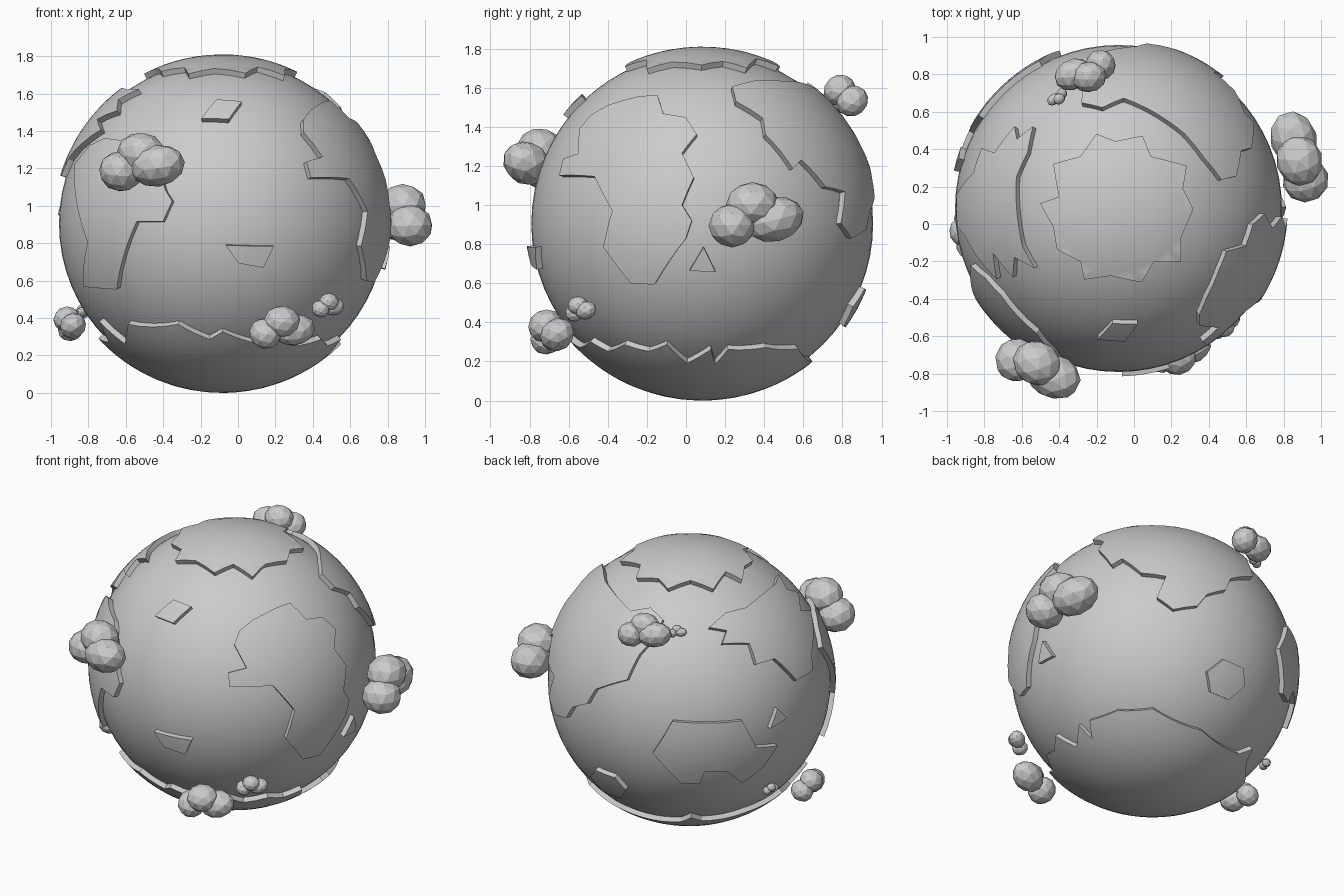
import bpy, bmesh
from math import radians, sin, cos, sqrt, atan2
from mathutils import Vector, Matrix

if "Cube" in bpy.data.objects:
    bpy.data.objects.remove(bpy.data.objects["Cube"])

C = Vector((-0.083, 0.083, 0.905))      # globe centre
OCEAN, LAND, RIM, ROOT = 0.874, 0.905, 0.893, 0.85


def oblique(az, el):
    """Right and up axes seen from azimuth az (0 = front, ccw) and elevation el."""
    a, e = radians(az), radians(el)
    right = Vector((cos(a), sin(a), 0))
    toward = Vector((sin(a) * cos(e), -cos(a) * cos(e), sin(e)))
    return right, toward.cross(right), Vector()


X, Y, Z = Vector((1, 0, 0)), Vector((0, 1, 0)), Vector((0, 0, 1))
# projection directions used to drape outlines on the globe
VIEWS = {
    "front": (X, Z, C), "right": (Y, Z, C), "top": (X, Y, C),
    "back_left": oblique(216, 25), "back_right": oblique(140, -27),
}


def drape(view, pts):
    """Project flat outline points onto the sphere, as unit directions."""
    r, u, c = VIEWS[view]
    f = r.cross(u)
    out = []
    for a, b in pts:
        a, b = a - c.dot(r), b - c.dot(u)
        d = sqrt(max(0.0, 0.9 ** 2 - a * a - b * b))
        out.append((r * a + u * b + f * d).normalized())
    return out


def smooth(ob):
    bpy.ops.object.select_all(action='DESELECT')
    bpy.context.view_layer.objects.active = ob
    ob.select_set(True)
    bpy.ops.object.shade_smooth_by_angle(angle=radians(25))


def plate(name, dirs):
    """Raised curved plate with a bevelled rim, following the outline."""
    n = sum(dirs, Vector()).normalized()
    t = n.orthogonal().normalized()
    s = n.cross(t)
    bm = bmesh.new()
    vs = []
    for d in dirs:                       # unroll around the middle
        p = Vector((d.dot(t), d.dot(s)))
        ang = atan2(p.length, d.dot(n))
        p = p.normalized() * ang
        vs.append(bm.verts.new((p.x, p.y, 0)))
    face = bm.faces.new(vs)
    bmesh.ops.inset_region(bm, faces=[face], thickness=0.014, use_even_offset=True, use_boundary=True)
    bmesh.ops.triangulate(bm, faces=bm.faces[:])
    for _ in range(6):
        long_edges = [e for e in bm.edges if e.calc_length() > 0.1]
        if not long_edges:
            break
        bmesh.ops.subdivide_edges(bm, edges=long_edges, cuts=1)
        bmesh.ops.triangulate(bm, faces=bm.faces[:])
    rim = [e for e in bm.edges if e.is_boundary]
    rim_verts = {v for e in rim for v in e.verts}
    for v in bm.verts:                   # roll back onto the sphere
        p = v.co.xy
        a = p.length
        q = p.normalized() if a > 1e-6 else p
        d = n * cos(a) + (t * q.x + s * q.y) * sin(a)
        v.co = d * (RIM if v in rim_verts else LAND)
    ext = bmesh.ops.extrude_edge_only(bm, edges=rim)["geom"]
    for v in ext:
        if isinstance(v, bmesh.types.BMVert):
            v.co = v.co.normalized() * ROOT
    bmesh.ops.recalc_face_normals(bm, faces=bm.faces[:])
    if sum(f.normal.dot(f.calc_center_median()) * f.calc_area() for f in bm.faces) < 0:
        bmesh.ops.reverse_faces(bm, faces=bm.faces[:])
    me = bpy.data.meshes.new(name)
    bm.to_mesh(me)
    bm.free()
    ob = bpy.data.objects.new(name, me)
    ob.location = C
    bpy.context.collection.objects.link(ob)
    smooth(ob)


def cloud(name, centre, h):
    """Three overlapping faceted puffs lying tangent to the globe."""
    centre = Vector(centre)
    n = (centre - C).normalized()
    t = Z.cross(n).normalized()
    frame = Matrix((t, n, n.cross(t))).transposed().to_4x4()
    bm = bmesh.new()
    for x, z, rx, rz, tilt in ((-.52, -.18, .48, .45, 0), (-.08, .25, .55, .46, 0), (.38, -.05, .63, .46, -14)):
        m = (Matrix.Translation(centre) @ frame @ Matrix.Translation((x * h, 0, z * h))
             @ Matrix.Rotation(radians(tilt), 4, 'Y') @ Matrix.Diagonal((rx * h, .5 * h, rz * h, 1)))
        bmesh.ops.create_icosphere(bm, subdivisions=2, radius=1, matrix=m)
    me = bpy.data.meshes.new(name)
    bm.to_mesh(me)
    bm.free()
    bpy.context.collection.objects.link(bpy.data.objects.new(name, me))


# ocean ball
bpy.ops.mesh.primitive_uv_sphere_add(segments=64, ring_count=32, radius=OCEAN, location=C)
bpy.context.object.name = "ocean"
smooth(bpy.context.object)

# continents
plate("east_continent", drape("right", [
    (-.54, 1.39), (-.48, 1.46), (-.39, 1.51), (-.25, 1.55), (-.145, 1.56), (-.115, 1.465), (0, 1.445),
    (.055, 1.36), (-.02, 1.265), (.04, 1.14), (-.02, 1.0), (.03, .92), (0, .83), (-.16, .595), (-.28, .6),
    (-.42, .785), (-.375, .97), (-.465, 1.145), (-.645, 1.15), (-.625, 1.235), (-.55, 1.26)]))
plate("southwest_continent", drape("front", [
    (-.87, 1.22), (-.79, 1.32), (-.71, 1.36), (-.52, 1.33), (-.42, 1.2), (-.385, 1.08), (-.35, 1.025),
    (-.4, .915), (-.54, .915), (-.645, .555), (-.825, .57), (-.8, .805), (-.855, .995)]))
plate("northwest_continent", drape("back_left", [
    (.11, .32), (.215, .41), (.34, .44), (.53, .588), (.547, .646), (.6, .55), (.67, .53), (.68, .42),
    (.745, .42), (.76, .3), (.745, .155), (.75, .05), (.65, -.01), (.515, .125), (.4, .09), (.36, .22),
    (.19, .22), (.22, .3)]))
plate("back_continent", drape("back_left", [
    (-.24, -.45), (-.12, -.255), (.31, -.255), (.4, -.42), (.53, -.41), (.45, -.53), (.31, -.64),
    (.22, -.565), (.08, -.565), (.05, -.64), (-.06, -.64)]))
plate("northeast_continent", drape("top", [
    (-.28, .645), (-.17, .62), (-.055, .67), (.08, .61), (.27, .48), (.375, .35), (.465, .235),
    (.545, .255), (.57, .39), (.625, .405)]) + drape("back_right", [
    (-.255, .62), (-.19, .66), (-.07, .565), (.08, .545), (.025, .41), (.125, .335), (.275, .36),
    (.335, .435), (.447, .466), (.478, .54), (.615, .56)]) + drape("back_left", [(-.32, .155), (-.24, .24)]))

# polar caps
plate("north_cap", drape("top", [
    (-.5, .11), (-.4, .145), (-.43, .32), (-.285, .36), (-.2, .48), (-.1, .44), (.045, .47), (.09, .36),
    (.28, .31), (.26, .19), (.315, .08), (.25, -.07), (.25, -.2), (.105, -.2), (.04, -.31),
    (-.125, -.275), (-.265, -.295), (-.285, -.2), (-.41, -.135), (-.43, -.015)]))
south = [(4, -.64), (7, -.715), (12, -.64), (30, -.63), (50, -.636), (82, -.7), (120, -.7), (126, -.64),
         (133, -.69), (160, -.67), (185, -.61), (200, -.63), (207, -.52), (215, -.64), (226, -.535),
         (251, -.535), (264, -.615), (270, -.575), (284, -.63), (302, -.6), (310, -.65), (323, -.615),
         (334, -.65), (344, -.615), (352, -.71)]
plate("south_cap", [Vector((cos(radians(a)) * sqrt(.81 - z * z), sin(radians(a)) * sqrt(.81 - z * z), z)).normalized()
                    for a, z in south])

# islands
plate("diamond_island", drape("front", [(-.195, 1.465), (-.115, 1.565), (.02, 1.555), (-.05, 1.46)]))
plate("trapezoid_island", drape("front", [(-.065, .79), (.19, .785), (.135, .67), (0, .695)]))
plate("east_triangle_island", drape("right", [(.018, .665), (.09, .785), (.15, .66)]))
plate("back_triangle_island", drape("back_left", [(.485, -.305), (.53, -.18), (.59, -.24)]))
plate("hexagon_island", drape("back_right", [
    (.335, -.05), (.435, .03), (.555, -.02), (.565, -.13), (.465, -.217), (.355, -.175)]))

# clouds
for i, (centre, h) in enumerate([
        ((-.51, -.77, 1.225), .24), ((.88, .36, .94), .25), ((.24, -.69, .345), .18),
        ((.485, -.54, .465), .10), ((-.895, -.05, .365), .145), ((-.83, .27, .435), .055),
        ((-.26, .81, 1.555), .17), ((-.41, .675, 1.545), .06)]):
    cloud(f"cloud_{i + 1}", centre, h)
